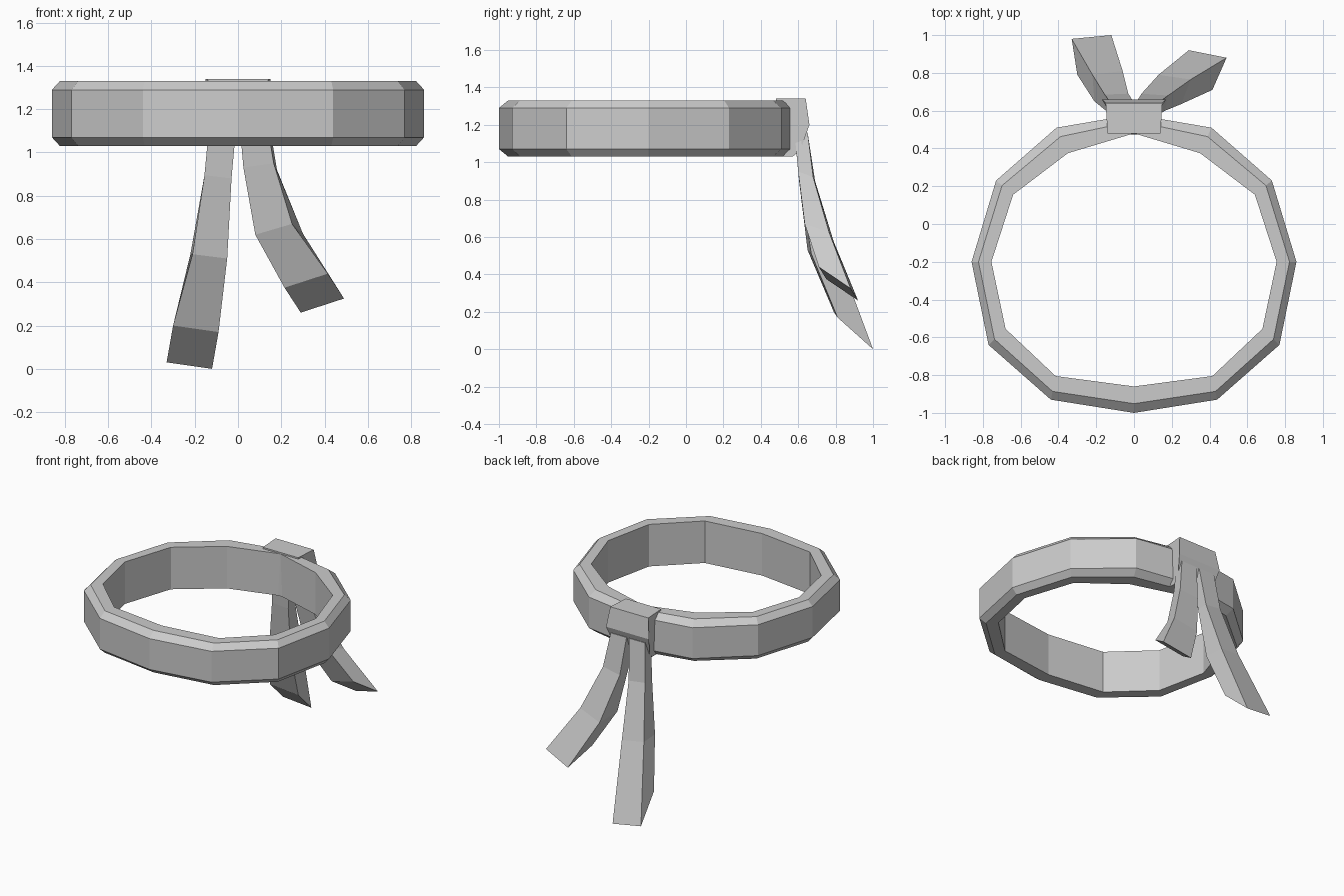
import bpy, bmesh

if "Cube" in bpy.data.objects:
    bpy.data.objects.remove(bpy.data.objects["Cube"])


def loft(name, loops, closed=False):
    """Skin a row of equal-length vertex loops; close into a ring or cap the ends."""
    bm = bmesh.new()
    rows = [[bm.verts.new(p) for p in loop] for loop in loops]
    n = len(rows[0])
    for i in range(len(rows) if closed else len(rows) - 1):
        a, b = rows[i], rows[(i + 1) % len(rows)]
        for j in range(n):
            k = (j + 1) % n
            bm.faces.new((a[j], a[k], b[k], b[j]))
    if not closed:
        bm.faces.new(rows[0])
        bm.faces.new(rows[-1])
    bmesh.ops.recalc_face_normals(bm, faces=bm.faces)
    mesh = bpy.data.meshes.new(name)
    bm.to_mesh(mesh)
    bm.free()
    obj = bpy.data.objects.new(name, mesh)
    bpy.context.collection.objects.link(obj)
    return obj


# Headband: twelve-sided ring with chamfered outer edges, (outer, inner) plan points
half = [((0, -1.0), (0, -0.86)), ((0.44, -0.93), (0.415, -0.805)),
        ((0.77, -0.64), (0.68, -0.555)), ((0.86, -0.2), (0.755, -0.2)),
        ((0.73, 0.23), (0.64, 0.155)), ((0.41, 0.51), (0.35, 0.375)),
        ((0, 0.58), (0, 0.48))]
plan = half + [((-o[0], o[1]), (-i[0], i[1])) for o, i in half[-2:0:-1]]
band_loops = []
for o, i in plan:
    mid = [i[k] + (o[k] - i[k]) * 0.65 for k in (0, 1)]
    band_loops.append([(*i, 1.03), (*mid, 1.03), (*o, 1.07),
                       (*o, 1.29), (*mid, 1.33), (*i, 1.33)])
loft("headband", band_loops, closed=True)

# Knot: wrapped block, profile of (half width, y, z)
knot = [(0.14, 0.48, 1.34), (0.15, 0.64, 1.34), (0.17, 0.66, 1.2),
        (0.14, 0.61, 1.06), (0.13, 0.57, 1.03), (0.13, 0.475, 1.03)]
loft("knot", [[(s * w, y, z) for w, y, z in knot] for s in (-1, 1)])


# Tails: rows of front-left point, front-right point and offset to the back face
def tail(name, rows):
    loops = []
    for left, right, off in rows:
        back = [tuple(a + d for a, d in zip(p, off)) for p in (right, left)]
        loops.append([left, right, *back])
    loft(name, loops)


tail("long_tail", [
    ((-0.13, 0.58, 1.16), (-0.005, 0.58, 1.16), (0, 0.07, 0)),
    ((-0.155, 0.605, 0.895), (-0.03, 0.61, 0.88), (0, 0.08, 0)),
    ((-0.21, 0.65, 0.53), (-0.05, 0.67, 0.51), (-0.01, 0.14, 0)),
    ((-0.30, 0.79, 0.20), (-0.09, 0.81, 0.17), (-0.03, 0.19, -0.17))])
tail("short_tail", [
    ((0.005, 0.58, 1.16), (0.13, 0.58, 1.16), (0.01, 0.07, 0)),
    ((0.025, 0.61, 0.93), (0.165, 0.60, 0.95), (0.015, 0.08, -0.03)),
    ((0.08, 0.66, 0.62), (0.25, 0.635, 0.67), (0.05, 0.13, -0.045)),
    ((0.215, 0.75, 0.375), (0.415, 0.71, 0.44), (0.075, 0.17, -0.115))])
